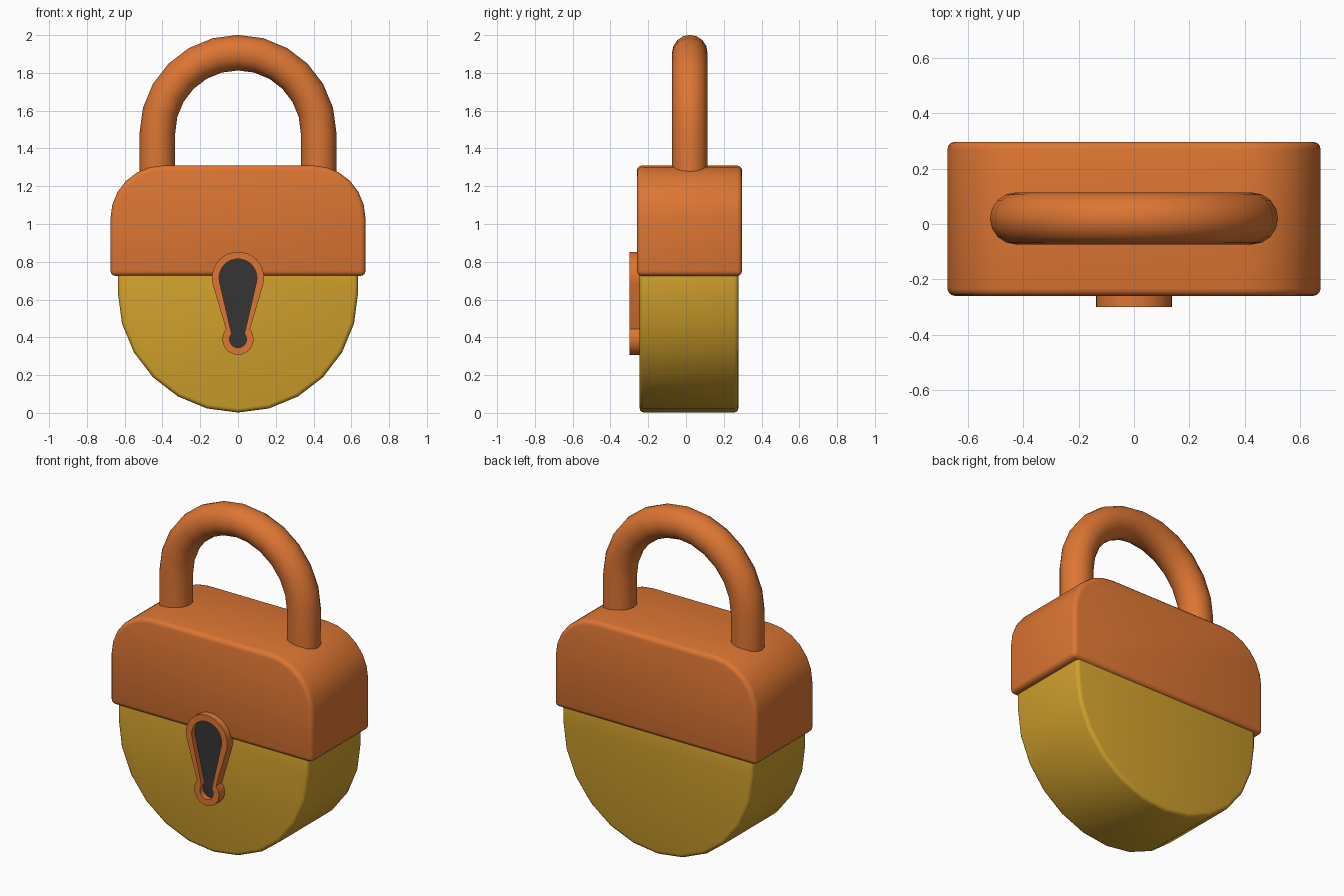
import bpy, bmesh
from math import sin, cos, pi, radians

if "Cube" in bpy.data.objects:
    bpy.data.objects.remove(bpy.data.objects["Cube"])


def material(name, color):
    m = bpy.data.materials.new(name)
    m.diffuse_color = (*color, 1)
    m.use_nodes = True
    m.node_tree.nodes["Principled BSDF"].inputs["Base Color"].default_value = m.diffuse_color
    return m


orange = material("orange", (0.72, 0.18, 0.033))
yellow = material("yellow", (0.63, 0.35, 0.025))
dark = material("dark", (0.035, 0.035, 0.035))


def arc(cx, cz, r, a0, a1, n):
    return [(cx + r * cos(radians(a0 + (a1 - a0) * i / n)),
             cz + r * sin(radians(a0 + (a1 - a0) * i / n))) for i in range(n + 1)]


def finish(name, bm, mat):
    bmesh.ops.recalc_face_normals(bm, faces=bm.faces)
    me = bpy.data.meshes.new(name)
    bm.to_mesh(me)
    bm.free()
    ob = bpy.data.objects.new(name, me)
    bpy.context.collection.objects.link(ob)
    me.materials.append(mat)
    bpy.ops.object.select_all(action='DESELECT')
    ob.select_set(True)
    bpy.context.view_layer.objects.active = ob
    bpy.ops.object.shade_smooth_by_angle(angle=radians(40))
    return ob


def prism(name, profile, y0, y1, mat, bevel=0):
    """Extrude an xz profile along y and round its sharp edges."""
    bm = bmesh.new()
    face = bm.faces.new([bm.verts.new((x, y0, z)) for x, z in profile])
    ext = bmesh.ops.extrude_face_region(bm, geom=[face], use_keep_orig=True)
    for v in ext["geom"]:
        if isinstance(v, bmesh.types.BMVert):
            v.co.y = y1
    bmesh.ops.recalc_face_normals(bm, faces=bm.faces)
    if bevel:
        edges = [e for e in bm.edges if e.calc_face_angle(0) > radians(40)]
        bmesh.ops.bevel(bm, geom=edges, offset=bevel, segments=3, profile=0.5, affect='EDGES')
    return finish(name, bm, mat)


def keyhole(r_top, r_bottom):
    return arc(0, 0.715, r_top, -13, 193, 18) + arc(0, 0.39, r_bottom, 140, 400, 14)


# Upper body with rounded shoulders
shoulders = arc(0.395, 1.03, 0.28, 0, 90, 6) + arc(-0.395, 1.03, 0.28, 90, 180, 6)
prism("upper_body", [(-0.675, 0.725), (0.675, 0.725)] + shoulders, -0.26, 0.297, orange, 0.027)

# Lower body: half disc tucked into the upper body
prism("lower_body", [(0.635, 0.78), (-0.635, 0.78)] + arc(0, 0.638, 0.636, 180, 360, 12),
      -0.245, 0.277, yellow, 0.022)

# Keyhole surround: raised ring with an open middle
bm = bmesh.new()
outer, inner = keyhole(0.138, 0.083), keyhole(0.1, 0.045)
loops = [[bm.verts.new((x, y, z)) for x, z in pts]
         for pts, y in ((outer, -0.23), (outer, -0.30), (inner, -0.30), (inner, -0.23))]
n = len(outer)
for k in range(4):
    a, b = loops[k], loops[(k + 1) % 4]
    for i in range(n):
        j = (i + 1) % n
        bm.faces.new((a[i], a[j], b[j], b[i]))
finish("keyhole_surround", bm, orange)

# Dark keyhole floor, recessed in the surround
prism("keyhole", keyhole(0.102, 0.047), -0.268, -0.235, dark)

# Shackle: round tube along a U-shaped path
path = [(0.427, 1.2)] + arc(0, 1.48, 0.427, 0, 180, 12) + [(-0.427, 1.2)]
curve = bpy.data.curves.new("shackle", 'CURVE')
curve.dimensions = '3D'
curve.bevel_depth = 0.094
curve.bevel_resolution = 6
curve.use_fill_caps = True
spline = curve.splines.new('POLY')
spline.points.add(len(path) - 1)
for p, (x, z) in zip(spline.points, path):
    p.co = (x, 0.02, z, 1)
spline.use_smooth = True
curve.materials.append(orange)
bpy.context.collection.objects.link(bpy.data.objects.new("shackle", curve))
